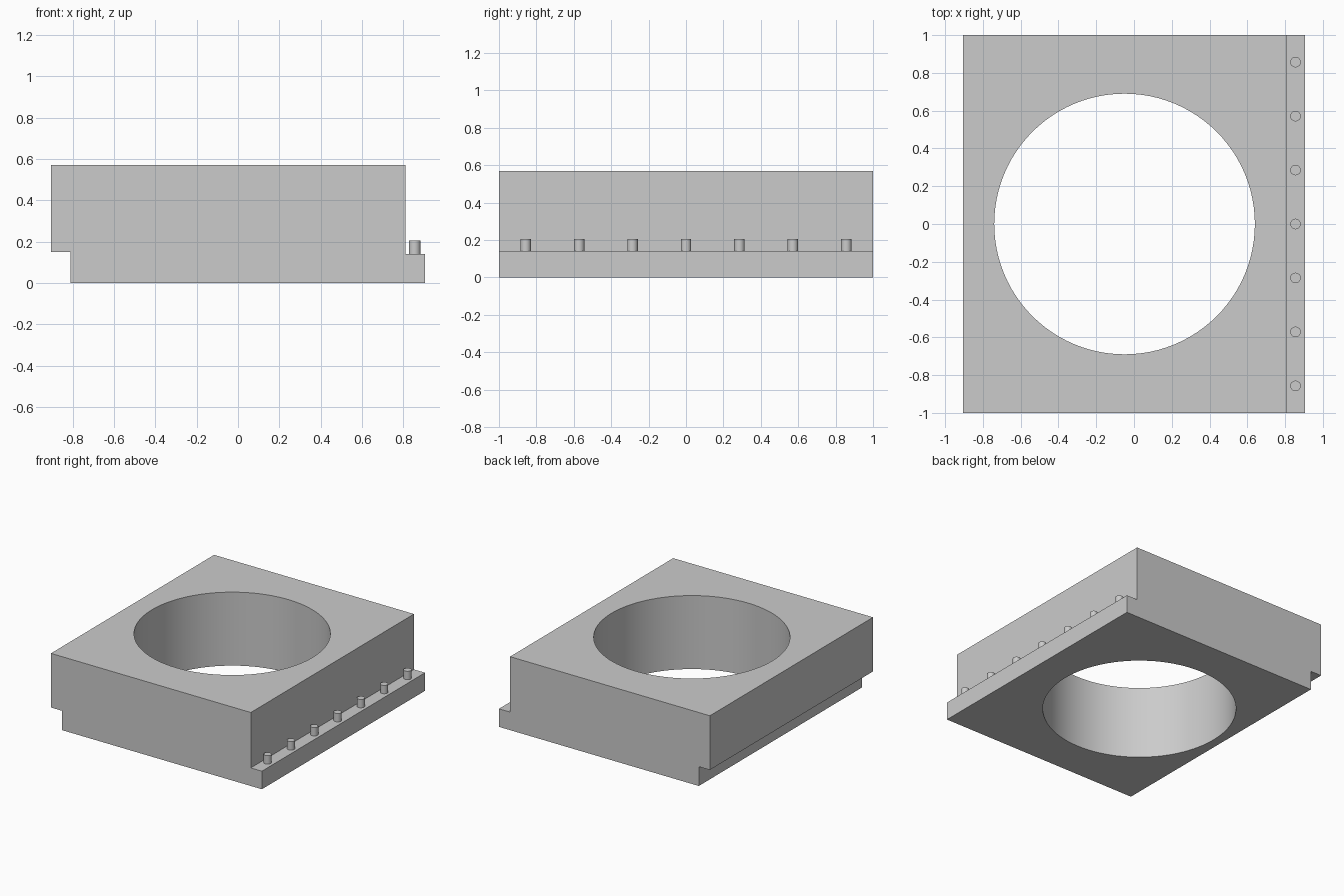
import bpy
import bmesh
import math
from mathutils import Matrix

default = bpy.data.objects.get("Cube")
if default:
    bpy.data.objects.remove(default, do_unlink=True)

HEIGHT, LEDGE_Z, OVERHANG_Z = 0.57, 0.14, 0.15
OUTER_X, STEP_X, HALF_Y = 0.905, 0.81, 1.0
BORE_X, BORE_R = -0.05, 0.69
PEG_X, PEG_R, PEG_H = 0.855, 0.028, 0.065
PEG_COUNT = 7
PITCH = 2 * HALF_Y / PEG_COUNT

grey = bpy.data.materials.new("light grey")
grey.use_nodes = True
colour = (0.6, 0.6, 0.6, 1.0)
grey.diffuse_color = colour
grey.node_tree.nodes["Principled BSDF"].inputs["Base Color"].default_value = colour


def finish(name, bm):
    """Turn a bmesh into a named, coloured object."""
    bmesh.ops.recalc_face_normals(bm, faces=bm.faces)
    mesh = bpy.data.meshes.new(name)
    bm.to_mesh(mesh)
    bm.free()
    mesh.materials.append(grey)
    obj = bpy.data.objects.new(name, mesh)
    bpy.context.collection.objects.link(obj)
    return obj


def activate(obj):
    bpy.ops.object.select_all(action="DESELECT")
    obj.select_set(True)
    bpy.context.view_layer.objects.active = obj


def cylinder(bm, x, y, bottom, top, radius, sides):
    bmesh.ops.create_cone(
        bm, cap_ends=True, segments=sides, radius1=radius, radius2=radius,
        depth=top - bottom, matrix=Matrix.Translation((x, y, (bottom + top) / 2)))


def row_y():
    return [(i - (PEG_COUNT - 1) / 2) * PITCH for i in range(PEG_COUNT)]


# Block: stepped profile with a ledge on one side and an overhang on the other
profile = [(-STEP_X, 0), (OUTER_X, 0), (OUTER_X, LEDGE_Z), (STEP_X, LEDGE_Z),
           (STEP_X, HEIGHT), (-OUTER_X, HEIGHT), (-OUTER_X, OVERHANG_Z),
           (-STEP_X, OVERHANG_Z)]
bm = bmesh.new()
face = bm.faces.new([bm.verts.new((x, -HALF_Y, z)) for x, z in profile])
extruded = bmesh.ops.extrude_face_region(bm, geom=[face])
moved = [v for v in extruded["geom"] if isinstance(v, bmesh.types.BMVert)]
bmesh.ops.translate(bm, verts=moved, vec=(0, 2 * HALF_Y, 0))
block = finish("block", bm)

# Cutters: the large bore and the sockets under the overhang that take pegs
bm = bmesh.new()
cylinder(bm, BORE_X, 0, -0.1, HEIGHT + 0.1, BORE_R, 96)
for y in row_y():
    cylinder(bm, -PEG_X, y, OVERHANG_Z - 0.05, OVERHANG_Z + PEG_H, PEG_R, 24)
cutter = finish("bore_and_socket_cutter", bm)
cutter.hide_render = True

cut = block.modifiers.new("bore and sockets", "BOOLEAN")
cut.operation = "DIFFERENCE"
cut.solver = "EXACT"
cut.object = cutter
activate(block)
bpy.ops.object.modifier_apply(modifier=cut.name)
bpy.data.objects.remove(cutter, do_unlink=True)

# Pegs: a row along the ledge
bm = bmesh.new()
for y in row_y():
    cylinder(bm, PEG_X, y, LEDGE_Z, LEDGE_Z + PEG_H, PEG_R, 24)
pegs = finish("ledge_pegs", bm)

for obj in (block, pegs):
    activate(obj)
    bpy.ops.object.shade_smooth_by_angle(angle=math.radians(30))
